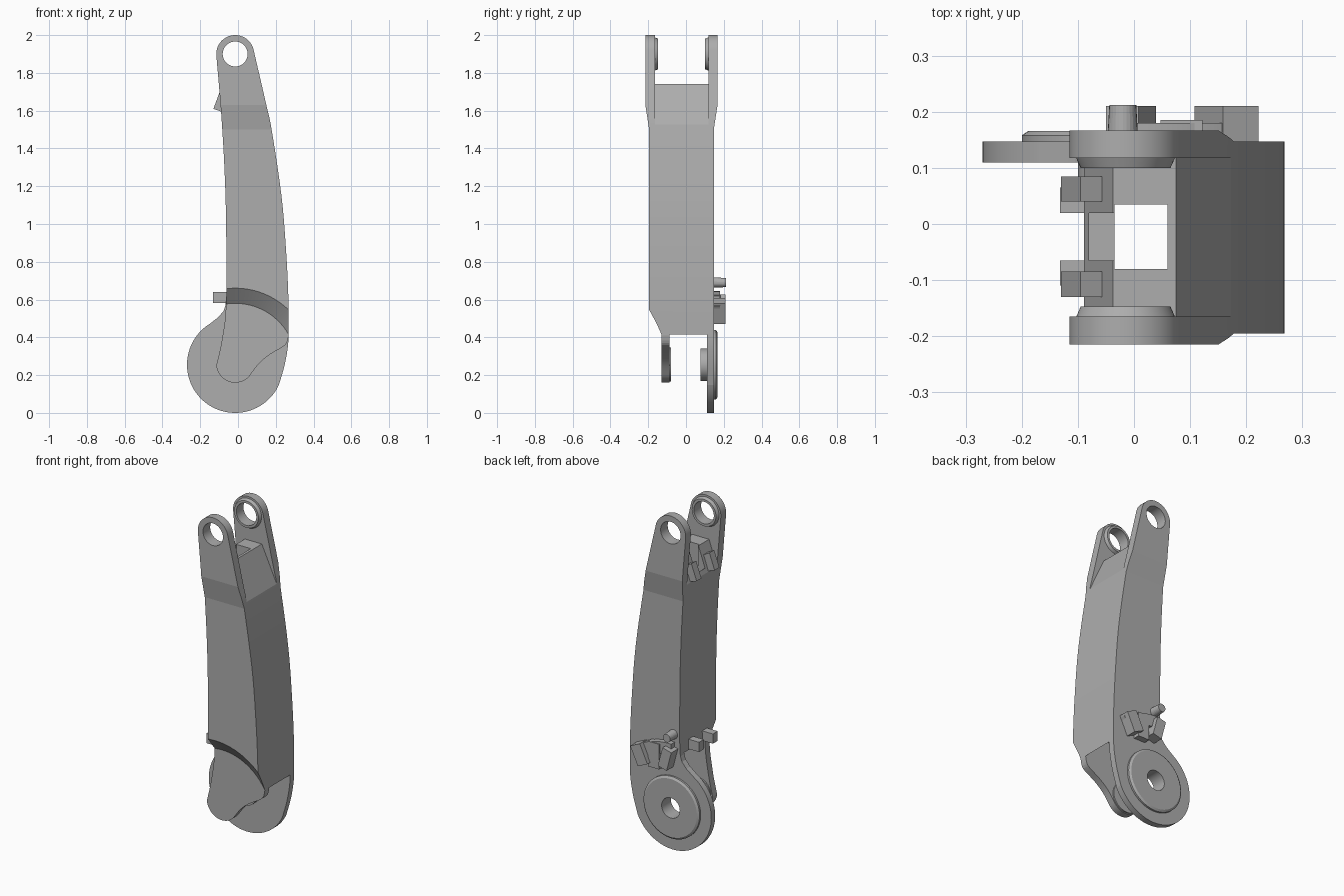
import bpy, bmesh
from math import cos, sin, radians, pi
from mathutils import Matrix, Vector

if "Cube" in bpy.data.objects:
    bpy.data.objects.remove(bpy.data.objects["Cube"])

grey = bpy.data.materials.new("light_grey")
grey.use_nodes = True
grey.diffuse_color = (0.42, 0.42, 0.42, 1)
grey.node_tree.nodes["Principled BSDF"].inputs["Base Color"].default_value = (0.42, 0.42, 0.42, 1)

PX = -0.015            # both pivots share this x
TOP_Z, LOW_Z = 1.9, 0.255


def finish(bm, name):
    bmesh.ops.recalc_face_normals(bm, faces=bm.faces)
    mesh = bpy.data.meshes.new(name)
    bm.to_mesh(mesh)
    bm.free()
    mesh.materials.append(grey)
    ob = bpy.data.objects.new(name, mesh)
    bpy.context.collection.objects.link(ob)
    return ob


def arc(x, z, r, a0, a1, n):
    angles = [radians(a0 + (a1 - a0) * i / n) for i in range(n + 1)]
    return [(x + r * cos(a), z + r * sin(a)) for a in angles]


def curve(pts, steps=5):
    # smooth path through the points
    p = [Vector(q) for q in [pts[0]] + pts + [pts[-1]]]
    out = []
    for a, b, c, d in zip(p, p[1:], p[2:], p[3:]):
        for i in range(steps):
            t = i / steps
            out.append(tuple(b + (c - a) * t / 2 + (2 * a - 5 * b + 4 * c - d) * t * t / 2
                             + (3 * b - a - 3 * c + d) * t ** 3 / 2))
    return out[1:]


def prism(name, pts, y0, y1, done=True):
    # extrude an x-z outline along y
    bm = bmesh.new()
    face = bm.faces.new([bm.verts.new((x, y0, z)) for x, z in pts])
    new = bmesh.ops.extrude_face_region(bm, geom=[face])["geom"]
    bmesh.ops.translate(bm, vec=(0, y1 - y0, 0),
                        verts=[v for v in new if isinstance(v, bmesh.types.BMVert)])
    return finish(bm, name) if done else bm


def disc(name, z, r0, r1, y0, y1, x=PX, segs=72):
    # cylinder or cone along y, radius r0 at y0 and r1 at y1
    bm = bmesh.new()
    place = Matrix.Translation((x, (y0 + y1) / 2, z)) @ Matrix.Rotation(-pi / 2, 4, "X")
    bmesh.ops.create_cone(bm, cap_ends=True, segments=segs, radius1=r0, radius2=r1,
                          depth=y1 - y0, matrix=place)
    return finish(bm, name)


def box(name, x0, x1, y0, y1, z0, z1):
    return prism(name, [(x0, z0), (x1, z0), (x1, z1), (x0, z1)], y0, y1)


def combine(target, tool, op):
    tool.hide_render = True
    mod = target.modifiers.new(op, "BOOLEAN")
    mod.operation, mod.object, mod.solver = op, tool, "EXACT"
    bpy.context.view_layer.objects.active = target
    bpy.ops.object.modifier_apply(modifier=mod.name)
    bpy.data.objects.remove(tool)


# Arm body: full side outline, with the upper cheeks flared outward
top = arc(PX, TOP_Z, 0.1, 12, 185, 32)
bottom = arc(PX, 0.26, 0.1, 185, 320, 26)
left = curve([top[-1], (-0.09, 1.6), (-0.072, 1.3), (-0.063, 1.0), (-0.063, 0.58),
              (-0.085, 0.386), bottom[0]])
lower = curve([bottom[-1], (0.11, 0.26), (0.17, 0.31), (0.25, 0.36), (0.268, 0.41)])
right = curve([(0.268, 0.41), (0.267, 0.6), (0.255, 0.85), (0.23, 1.15), (0.178, 1.5),
               (0.15, 1.63), top[0]])
bm = prism("", top + left + bottom + lower + [(0.268, 0.41)] + right, -0.195, 0.147, False)
for z in (1.5, 1.63):
    bmesh.ops.bisect_plane(bm, geom=bm.verts[:] + bm.edges[:] + bm.faces[:],
                           plane_co=(0, 0, z), plane_no=(0, 0, 1))
for v in bm.verts:
    v.co.y += 0.02 * min(max((v.co.z - 1.5) / 0.13, 0), 1) * (1 if v.co.y > 0 else -1)
body = finish(bm, "arm_body")

# Fork gap between the cheeks, with sloped shoulders
combine(body, prism("fork_gap", [(-0.3, 1.56), (-0.1, 1.56), (-0.037, 1.74), (0.075, 1.74),
                                 (0.2, 1.47), (0.3, 1.47), (0.3, 2.2), (-0.3, 2.2)],
                    -0.165, 0.118), "DIFFERENCE")
# Round relief around the lower pivot and the conical step on the front
combine(body, disc("relief", LOW_Z, 0.325, 0.325, -0.088, 0.3, segs=128), "DIFFERENCE")
combine(body, disc("cone_step", LOW_Z, 0.43, 0.325, -0.215, -0.13, segs=128), "DIFFERENCE")
# Cable channel through the core and its side notch
combine(body, box("channel", -0.035, 0.06, -0.08, 0.035, 0.4, 1.9), "DIFFERENCE")
combine(body, box("notch", -0.08, -0.02, -0.065, 0.02, 1.5, 1.9), "DIFFERENCE")

# Back plate carrying the large lower pivot
rim = arc(PX, LOW_Z, 0.255, 122, 335, 50)
plate = prism("back_plate", [(-0.05, 0.7), (-0.063, 0.6), (-0.066, 0.57), (-0.076, 0.54),
                             (-0.105, 0.506)] + rim
              + curve([rim[-1], (0.246, 0.25), (0.264, 0.35), (0.268, 0.43)])
              + [(0.268, 0.43), (0.267, 0.56), (0.2, 0.7)], 0.11, 0.147)
combine(body, plate, "UNION")

# Pivot bosses
for spec in (("upper_boss_front", TOP_Z, 0.09, 0.08, -0.17, -0.147),
             ("upper_boss_back", TOP_Z, 0.08, 0.09, 0.1, 0.122),
             ("lower_boss_front", LOW_Z, 0.09, 0.09, -0.09, -0.08),
             ("lower_boss_back", LOW_Z, 0.085, 0.085, 0.078, 0.115),
             ("pivot_cap", LOW_Z, 0.185, 0.185, 0.14, 0.158),
             ("pivot_cap_rim", LOW_Z, 0.185, 0.173, 0.158, 0.166)):
    combine(body, disc(*spec), "UNION")

# Pivot bores
combine(body, disc("upper_bore", TOP_Z, 0.066, 0.066, -0.3, 0.3), "DIFFERENCE")
combine(body, disc("lower_bore", LOW_Z, 0.06, 0.06, 0.05, 0.3), "DIFFERENCE")
parts = [body]

# Upper cable hooks and lower cable clips on the inner edge
for i, (y0, y1) in enumerate(((0.04, 0.085), (-0.13, -0.085))):
    parts.append(prism(f"upper_hook_{i + 1}", [(-0.13, 1.61), (-0.075, 1.59), (-0.05, 1.68),
                                               (-0.095, 1.705)], y0, y1))
for i, (y0, y1) in enumerate(((0.02, 0.065), (-0.11, -0.065))):
    parts.append(box(f"lower_clip_{i + 1}", -0.132, -0.05, y0, y1, 0.582, 0.64))

# Cable bracket on the back plate: curved base, angled blocks and a stud
base = arc(PX, LOW_Z, 0.39, 53, 92, 12) + arc(PX, LOW_Z, 0.32, 92, 53, 12)
parts.append(prism("bracket_base", base, 0.14, 0.18))
for i, (x, z, w, h, tilt) in enumerate(((0.165, 0.54, 0.07, 0.12, -25),
                                        (0.085, 0.55, 0.075, 0.15, 0),
                                        (-0.005, 0.56, 0.06, 0.12, 15))):
    c, s = cos(radians(tilt)), sin(radians(tilt))
    pts = [(x + c * a * w / 2 - s * b * h / 2, z + s * a * w / 2 + c * b * h / 2)
           for a, b in ((-1, -1), (1, -1), (1, 1), (-1, 1))]
    parts.append(prism(f"bracket_block_{i + 1}", pts, 0.14, 0.185 if i == 1 else 0.21))
parts.append(disc("bracket_stud", 0.69, 0.028, 0.024, 0.14, 0.212, x=-0.02, segs=24))

bpy.ops.object.select_all(action="DESELECT")
for ob in parts:
    ob.select_set(True)
bpy.context.view_layer.objects.active = body
bpy.ops.object.shade_smooth_by_angle(angle=radians(8))
